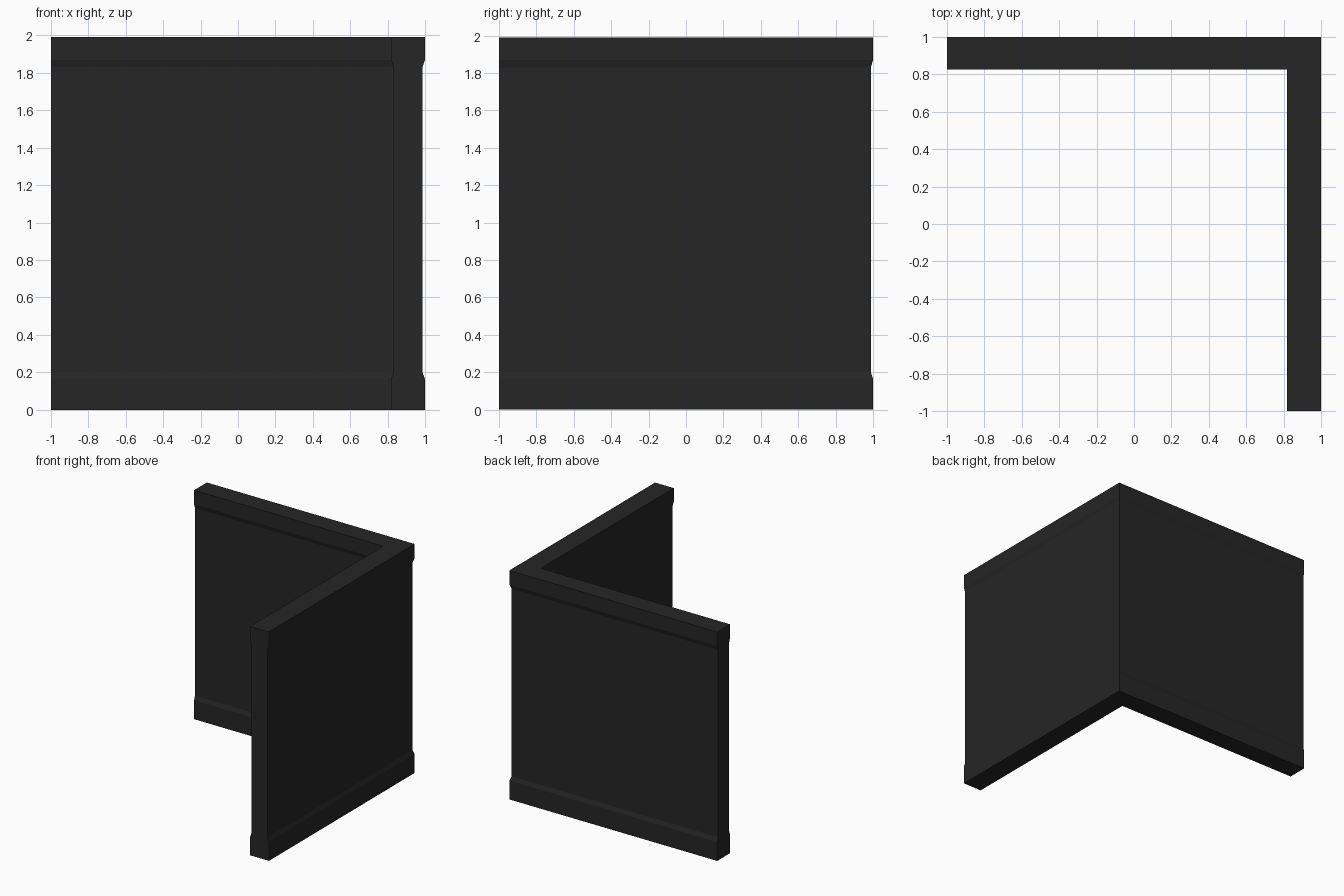
import bpy
import bmesh

cube = bpy.data.objects.get("Cube")
if cube:
    bpy.data.objects.remove(cube)

# Single dark colour
charcoal = bpy.data.materials.new("charcoal")
charcoal.use_nodes = True
colour = (0.019, 0.019, 0.019, 1)
charcoal.diffuse_color = colour
bsdf = next(n for n in charcoal.node_tree.nodes if n.type == "BSDF_PRINCIPLED")
bsdf.inputs["Base Color"].default_value = colour
bsdf.inputs["Roughness"].default_value = 0.8

OUT_X, IN_X = 0.998, 0.818
OUT_Y, IN_Y = 1.0, 0.825
INSET = 0.012


def footprint(d):
    """L-shaped outline, its long faces drawn in by d and its ends flush."""
    return [(-1, OUT_Y - d), (-1, IN_Y + d), (IN_X + d, IN_Y + d),
            (IN_X + d, -1), (OUT_X - d, -1), (OUT_X - d, OUT_Y - d)]


# Wall levels: base band, bevel, recessed panel, bevel, top band
levels = [(0, 0), (0.165, 0), (0.2, INSET),
          (1.83, INSET), (1.868, 0), (1.99, 0)]

bm = bmesh.new()
rings = [[bm.verts.new((x, y, z)) for x, y in footprint(d)] for z, d in levels]
for low, high in zip(rings, rings[1:]):
    for i in range(len(low)):
        j = (i + 1) % len(low)
        bm.faces.new((low[i], low[j], high[j], high[i]))

# Mitred caps, top and bottom
for ring in (rings[0], rings[-1]):
    bm.faces.new([ring[i] for i in (0, 1, 2, 5)])
    bm.faces.new([ring[i] for i in (2, 3, 4, 5)])
bmesh.ops.recalc_face_normals(bm, faces=bm.faces)

mesh = bpy.data.meshes.new("corner_wall")
bm.to_mesh(mesh)
bm.free()
mesh.materials.append(charcoal)
wall = bpy.data.objects.new("corner_wall", mesh)
bpy.context.collection.objects.link(wall)
